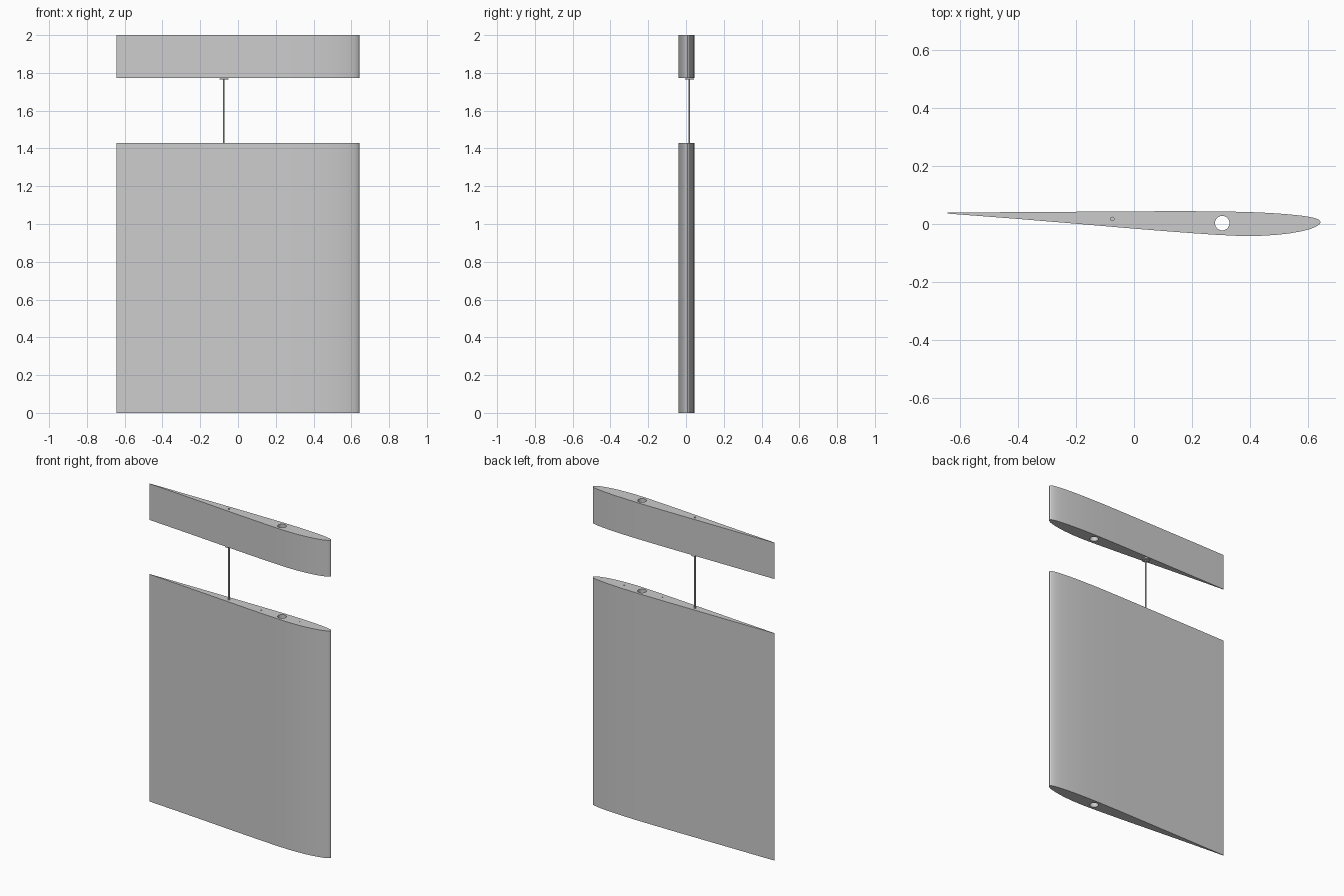
import bpy, bmesh, math

if "Cube" in bpy.data.objects:
    bpy.data.objects.remove(bpy.data.objects["Cube"])

# Foil outline: upper side from tail to nose, lower side from nose to tail
UPPER = [(-0.643, 0.039), (-0.4, 0.041), (-0.15, 0.0425), (0.08, 0.044), (0.2, 0.044),
         (0.3, 0.0435), (0.4, 0.041), (0.47, 0.038), (0.53, 0.0335), (0.575, 0.029),
         (0.605, 0.0245), (0.625, 0.020), (0.637, 0.015)]
LOWER = [(0.643, 0.007), (0.641, 0.0015), (0.634, -0.005), (0.622, -0.0115), (0.605, -0.018),
         (0.575, -0.0255), (0.535, -0.0325), (0.49, -0.0375), (0.43, -0.041), (0.36, -0.041),
         (0.28, -0.037), (0.2, -0.0315), (0.1, -0.024), (0.0, -0.016), (-0.2, 0.001),
         (-0.4, 0.0175), (-0.643, 0.036)]
ROD = (-0.075, 0.0175)
SPAR = (0.304, 0.003)
PINS = [(0.16, 0.003), (0.43, 0.0)]


def smooth(obj):
    bpy.ops.object.select_all(action='DESELECT')
    obj.select_set(True)
    bpy.context.view_layer.objects.active = obj
    bpy.ops.object.shade_smooth_by_angle(angle=math.radians(30))


def cylinder(name, xy, r, z0, z1, sides):
    bpy.ops.mesh.primitive_cylinder_add(vertices=sides, radius=r, depth=z1 - z0,
                                        location=(xy[0], xy[1], (z0 + z1) / 2))
    obj = bpy.context.object
    obj.name = name
    return obj


def foil(name, z0, z1, holes):
    bm = bmesh.new()
    face = bm.faces.new([bm.verts.new((x, y, z0)) for x, y in UPPER + LOWER])
    ext = bmesh.ops.extrude_face_region(bm, geom=[face])
    top = [v for v in ext['geom'] if isinstance(v, bmesh.types.BMVert)]
    bmesh.ops.translate(bm, verts=top, vec=(0, 0, z1 - z0))
    bmesh.ops.recalc_face_normals(bm, faces=bm.faces)
    me = bpy.data.meshes.new(name)
    bm.to_mesh(me)
    bm.free()
    obj = bpy.data.objects.new(name, me)
    bpy.context.collection.objects.link(obj)
    # drill the holes
    for xy, r, a, b, sides in holes:
        cutter = cylinder("hole_cutter", xy, r, a, b, sides)
        bpy.context.view_layer.objects.active = obj
        mod = obj.modifiers.new("hole", 'BOOLEAN')
        mod.operation = 'DIFFERENCE'
        mod.solver = 'EXACT'
        mod.object = cutter
        bpy.ops.object.modifier_apply(modifier=mod.name)
        bpy.data.objects.remove(cutter)
    smooth(obj)
    return obj


# Main lower foil section: through spar hole, blind pin and rod holes
foil("lower_foil_section", 0, 1.43,
     [(SPAR, 0.025, -0.1, 1.6, 32), (ROD, 0.007, 1.33, 1.6, 12)]
     + [(p, 0.004, 1.38, 1.6, 12) for p in PINS])

# Upper foil section: through spar and rod holes
foil("upper_foil_section", 1.772, 2.0,
     [(SPAR, 0.025, 1.6, 2.1, 32), (ROD, 0.006, 1.6, 2.1, 12)])

# Connecting rod with its flat flange
smooth(cylinder("connecting_rod", ROD, 0.0045, 1.34, 1.768, 16))
smooth(cylinder("rod_flange", ROD, 0.024, 1.764, 1.771, 24))
